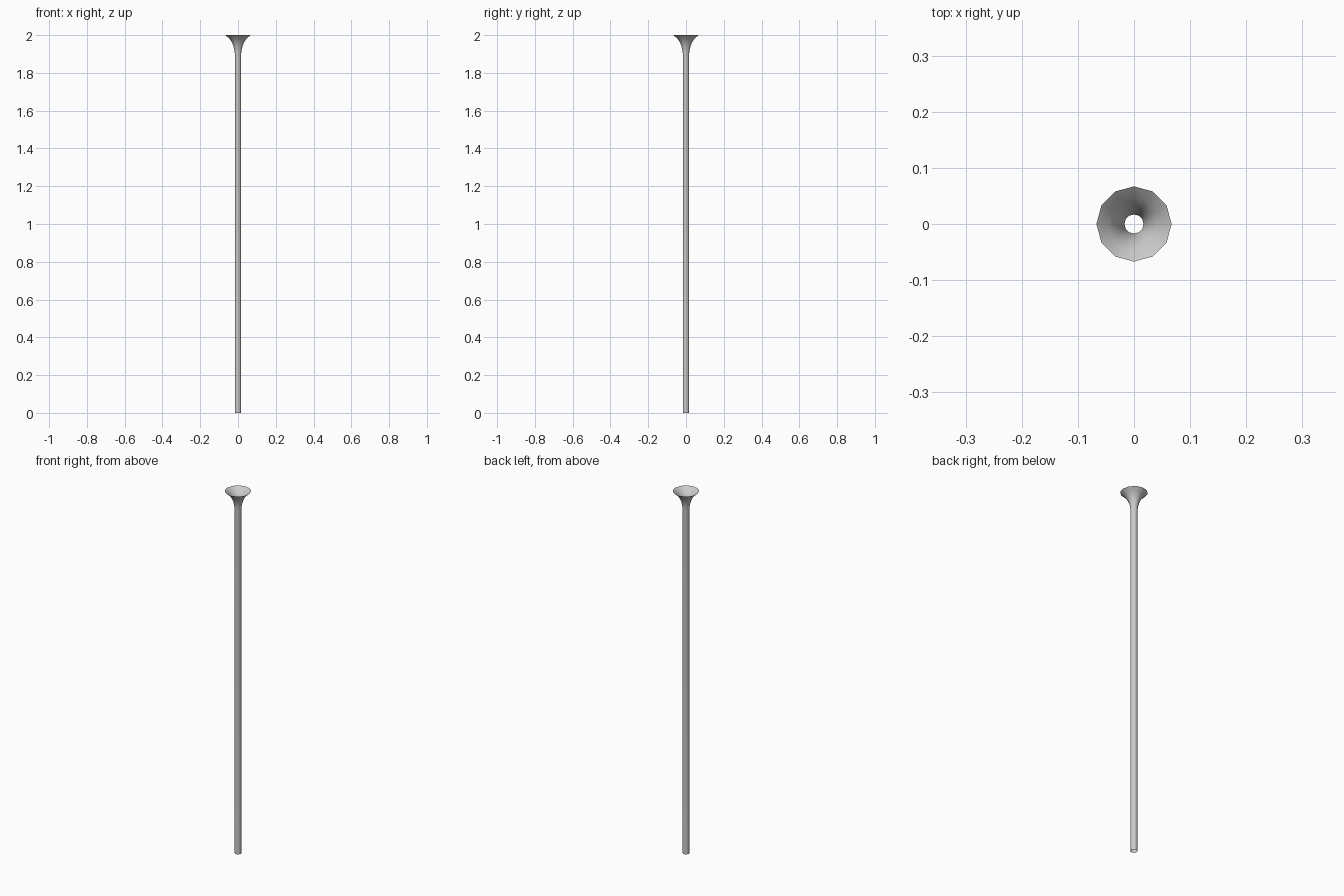
import bpy, bmesh
from math import cos, sin, tau

if "Cube" in bpy.data.objects:
    bpy.data.objects.remove(bpy.data.objects["Cube"])

SIDES = 12
# (radius, height) profile of the open thin-walled tube and its flared mouth
PROFILE = [(0.017, 0.0), (0.017, 1.905), (0.020, 1.925), (0.025, 1.945),
           (0.033, 1.963), (0.046, 1.982), (0.067, 2.0)]

bm = bmesh.new()
rings = [[bm.verts.new((r * cos(tau * i / SIDES), r * sin(tau * i / SIDES), z))
          for i in range(SIDES)] for r, z in PROFILE]

# Skin neighbouring rings
for low, high in zip(rings, rings[1:]):
    for i in range(SIDES):
        j = (i + 1) % SIDES
        bm.faces.new((low[i], low[j], high[j], high[i])).smooth = True

mesh = bpy.data.meshes.new("flared_tube")
bm.to_mesh(mesh)
bm.free()
tube = bpy.data.objects.new("flared_tube", mesh)
bpy.context.collection.objects.link(tube)
